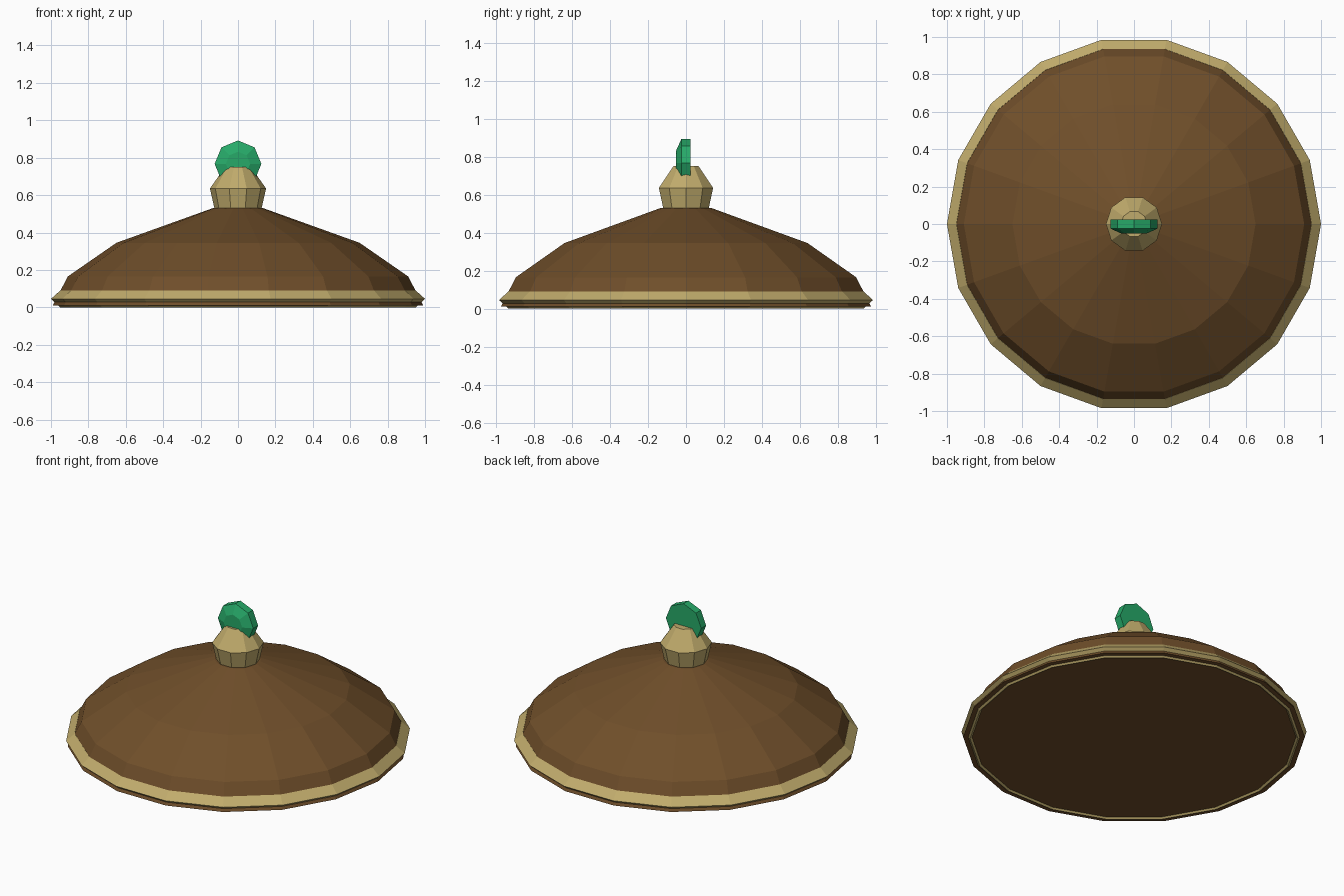
import bpy, bmesh
from math import sin, cos, tau, pi
from mathutils import Matrix

if "Cube" in bpy.data.objects:
    bpy.data.objects.remove(bpy.data.objects["Cube"])


def material(name, color):
    m = bpy.data.materials.new(name)
    m.diffuse_color = (*color, 1)
    m.use_nodes = True
    m.node_tree.nodes["Principled BSDF"].inputs["Base Color"].default_value = m.diffuse_color
    return m


def lathe(name, profile, sides, mat, closed=False, matrix=None):
    """Spin (radius, height) points about z; cap the ends or close into a ring."""
    bm = bmesh.new()
    rings = [[bm.verts.new((r * cos(tau * i / sides), r * sin(tau * i / sides), z))
              for i in range(sides)] for r, z in profile]
    pairs = list(zip(rings, rings[1:]))
    if closed:
        pairs.append((rings[-1], rings[0]))
    else:
        bm.faces.new(rings[0][::-1])
        bm.faces.new(rings[-1])
    for a, b in pairs:
        for i in range(sides):
            j = (i + 1) % sides
            bm.faces.new((a[i], a[j], b[j], b[i]))
    if matrix:
        bm.transform(matrix)
    bmesh.ops.recalc_face_normals(bm, faces=bm.faces)
    mesh = bpy.data.meshes.new(name)
    bm.to_mesh(mesh)
    bm.free()
    mesh.materials.append(mat)
    obj = bpy.data.objects.new(name, mesh)
    bpy.context.collection.objects.link(obj)
    return obj


brown = material("brown", (0.16, 0.077, 0.023))
gold = material("gold", (0.53, 0.41, 0.15))
green = material("green", (0.02, 0.40, 0.14))

# Shallow domed body with a closed underside
lathe("dome", [(0.99, 0.01), (0.91, 0.165), (0.65, 0.345), (0.135, 0.53)], 18, brown)

# Diamond-section rim ring
lathe("rim", [(0.95, 0.0), (1.0, 0.045), (0.95, 0.09), (0.90, 0.045)], 18, gold, closed=True)

# Knob on top
lathe("knob", [(0.125, 0.525), (0.15, 0.635), (0.07, 0.75)], 10, gold)

# Upright octagonal gem, bulging to the front
lathe("gem", [(0.125, -0.025), (0.125, 0.025), (0.065, 0.052)], 8, green,
      matrix=Matrix.Translation((0, 0, 0.767)) @ Matrix.Rotation(pi / 2, 4, 'X'))
